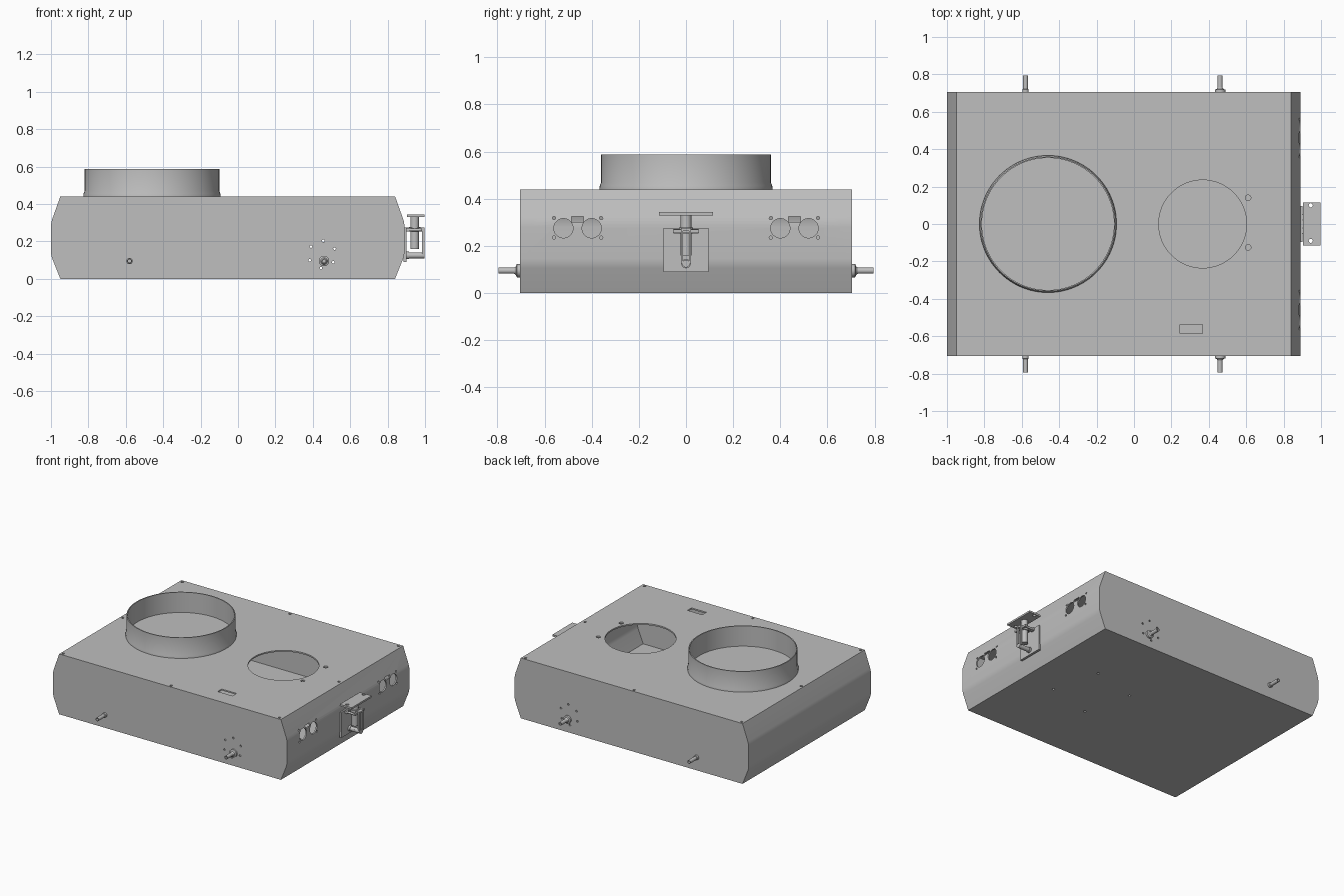
import bpy, bmesh, math
from mathutils import Matrix, Vector

if "Cube" in bpy.data.objects:
    bpy.data.objects.remove(bpy.data.objects["Cube"], do_unlink=True)

grey = bpy.data.materials.new("sheet metal grey")
grey.use_nodes = True
COLOUR = (0.52, 0.52, 0.52, 1)
grey.diffuse_color = COLOUR
bsdf = next(n for n in grey.node_tree.nodes if n.type == 'BSDF_PRINCIPLED')
bsdf.inputs["Base Color"].default_value = COLOUR
bsdf.inputs["Roughness"].default_value = 0.6

TURN = {'X': Matrix.Rotation(math.pi / 2, 4, 'Y'),
        'Y': Matrix.Rotation(-math.pi / 2, 4, 'X'),
        'Z': Matrix.Identity(4)}


def finish(name, bm):
    bmesh.ops.recalc_face_normals(bm, faces=bm.faces)
    mesh = bpy.data.meshes.new(name)
    bm.to_mesh(mesh)
    bm.free()
    mesh.materials.append(grey)
    ob = bpy.data.objects.new(name, mesh)
    bpy.context.collection.objects.link(ob)
    return ob


def select(ob):
    bpy.ops.object.select_all(action='DESELECT')
    ob.select_set(True)
    bpy.context.view_layer.objects.active = ob


def smooth(ob):
    select(ob)
    bpy.ops.object.shade_smooth_by_angle(angle=math.radians(30))


def rod(bm, centre, r, length, axis, sides=24):
    bmesh.ops.create_cone(bm, cap_ends=True, segments=sides, radius1=r, radius2=r,
                          depth=length, matrix=Matrix.Translation(centre) @ TURN[axis])


def block(bm, lo, hi):
    lo, hi = Vector(lo), Vector(hi)
    bmesh.ops.create_cube(bm, size=1, matrix=Matrix.Translation((lo + hi) / 2)
                          @ Matrix.Diagonal((*(hi - lo), 1)))


def lathe(name, profile, matrix, sides):
    """Closed (radius, height) profile turned about an axis."""
    bm = bmesh.new()
    vs = [bm.verts.new((r, 0, h)) for r, h in profile]
    es = [bm.edges.new((vs[i - 1], vs[i])) for i in range(len(vs))]
    bmesh.ops.spin(bm, geom=vs + es, cent=(0, 0, 0), axis=(0, 0, 1),
                   angle=math.tau, steps=sides)
    bmesh.ops.remove_doubles(bm, verts=bm.verts, dist=1e-5)
    bm.transform(matrix)
    ob = finish(name, bm)
    smooth(ob)
    return ob


def cut(ob, bm):
    """Cut the shapes in bm out of ob."""
    cutter = finish("cutter", bm)
    cutter.hide_render = True
    mod = ob.modifiers.new("holes", 'BOOLEAN')
    mod.operation, mod.solver, mod.object = 'DIFFERENCE', 'EXACT', cutter
    select(ob)
    bpy.ops.object.modifier_apply(modifier=mod.name)
    bpy.data.objects.remove(cutter, do_unlink=True)


# Hollow housing with folded ends
W, H = 0.705, 0.44
bm = bmesh.new()
outline = [(-0.95, 0), (0.84, 0), (0.89, 0.125), (0.89, 0.30),
           (0.84, H), (-0.95, H), (-1, 0.30), (-1, 0.125)]
ends = [[bm.verts.new((x, y, z)) for x, z in outline] for y in (-W, W)]
for ring in ends:
    bm.faces.new(ring)
for i in range(len(outline)):
    bm.faces.new((ends[0][i - 1], ends[0][i], ends[1][i], ends[1][i - 1]))
folds = [e for e in bm.edges if abs(e.verts[0].co.y - e.verts[1].co.y) > 1
         and 0.1 < e.verts[0].co.z < 0.4]
bmesh.ops.bevel(bm, geom=folds, offset=0.02, segments=3, affect='EDGES', profile=0.5)
housing = finish("housing", bm)
mod = housing.modifiers.new("wall", 'SOLIDIFY')
mod.thickness, mod.offset = 0.01, -1
mod.use_even_offset = True
select(housing)
bpy.ops.object.modifier_apply(modifier=mod.name)

bm = bmesh.new()
PORT = 0.367
rod(bm, (PORT, 0, H), 0.235, 0.1, 'Z', 64)               # round port in the lid
block(bm, (0.245, -0.585, 0.40), (0.365, -0.538, 0.48))  # lid slot
for y in (0.14, -0.125):
    rod(bm, (0.61, y, H), 0.015, 0.1, 'Z', 20)
for x in (-0.93, -0.06, 0.815):                          # lid fixing holes
    for y in (-0.685, 0, 0.685):
        if x != -0.06 or y:
            rod(bm, (x, y, H), 0.009, 0.012, 'Z', 12)
for k in range(4):                                       # floor fixing holes
    a = math.radians(60 + 90 * k)
    rod(bm, (PORT + 0.255 * math.cos(a), 0.255 * math.sin(a), 0), 0.009, 0.04, 'Z', 12)
for s in (-1, 1):
    for y in (0.40, 0.52):                               # paired end sockets
        rod(bm, (0.87, s * y, 0.275), 0.041, 0.12, 'X', 32)
    block(bm, (0.82, s * 0.46 - 0.026, 0.302), (0.93, s * 0.46 + 0.026, 0.324))
    for y in (0.36, 0.56):
        for z in (0.235, 0.318):
            rod(bm, (0.87, s * y, z), 0.007, 0.12, 'X', 12)
    for k in range(6):                                   # bolt circle around drain
        a = math.radians(25 + 60 * k)
        rod(bm, (0.45 + 0.073 * math.cos(a), s * W, 0.13 + 0.073 * math.sin(a)),
            0.007, 0.06, 'Y', 12)
cut(housing, bm)
smooth(housing)

# Large duct collar with a flared foot
lathe("duct_collar", [(0.353, H - 0.005), (0.367, H - 0.005), (0.366, 0.455), (0.36, 0.47),
                      (0.36, 0.588), (0.353, 0.588)],
      Matrix.Translation((-0.46, 0, 0)), 96)

# Side pipes, the same on both long sides
for side, s in (("front", -1), ("back", 1)):
    turn = Matrix.Rotation(-s * math.pi / 2, 4, 'X')
    lathe(side + "_plain_pipe", [(0.009, 0.68), (0.017, 0.68), (0.017, 0.72), (0.013, 0.722),
                                 (0.013, 0.795), (0.009, 0.795)],
          Matrix.Translation((-0.58, 0, 0.095)) @ turn, 24)
    lathe(side + "_flanged_pipe", [(0.007, 0.68), (0.028, 0.68), (0.028, 0.718), (0.018, 0.722),
                                   (0.013, 0.73), (0.013, 0.795), (0.007, 0.795)],
          Matrix.Translation((0.46, 0, 0.095)) @ turn, 24)

# Latch: mounting plate, top plate, barrel, clamp and bracket
bm = bmesh.new()
block(bm, (0.885, -0.095, 0.09), (0.902, 0.095, 0.275))
finish("latch_mounting_plate", bm)

bm = bmesh.new()
block(bm, (0.903, -0.115, 0.33), (0.998, 0.115, 0.343))
top_plate = finish("latch_top_plate", bm)
bm = bmesh.new()
for y in (-0.09, 0.1):
    rod(bm, (0.945, y, 0.336), 0.011, 0.05, 'Z', 20)
cut(top_plate, bm)

bm = bmesh.new()
rod(bm, (0.945, 0, 0.245), 0.023, 0.17, 'Z')
rod(bm, (0.945, 0, 0.265), 0.03, 0.025, 'Z')
smooth(finish("latch_barrel", bm))

bm = bmesh.new()
for s in (-1, 1):
    block(bm, (0.895, s * 0.038 - 0.014, 0.252), (0.915, s * 0.038 + 0.014, 0.272))
    rod(bm, (0.94, s * 0.045, 0.262), 0.008, 0.09, 'X', 16)
block(bm, (0.972, -0.055, 0.255), (0.984, 0.055, 0.270))
finish("latch_clamp", bm)

bm = bmesh.new()
for s in (-1, 1):
    y0, y1 = sorted((s * 0.012, s * 0.022))
    block(bm, (0.984, y0, 0.125), (0.998, y1, 0.275))
block(bm, (0.90, -0.022, 0.264), (0.998, 0.022, 0.275))
block(bm, (0.90, -0.015, 0.12), (0.998, 0.015, 0.131))
finish("latch_bracket", bm)

bm = bmesh.new()
rod(bm, (0.948, 0, 0.125), 0.016, 0.1, 'X')
rod(bm, (0.908, 0, 0.125), 0.02, 0.014, 'X')
smooth(finish("latch_pin", bm))
